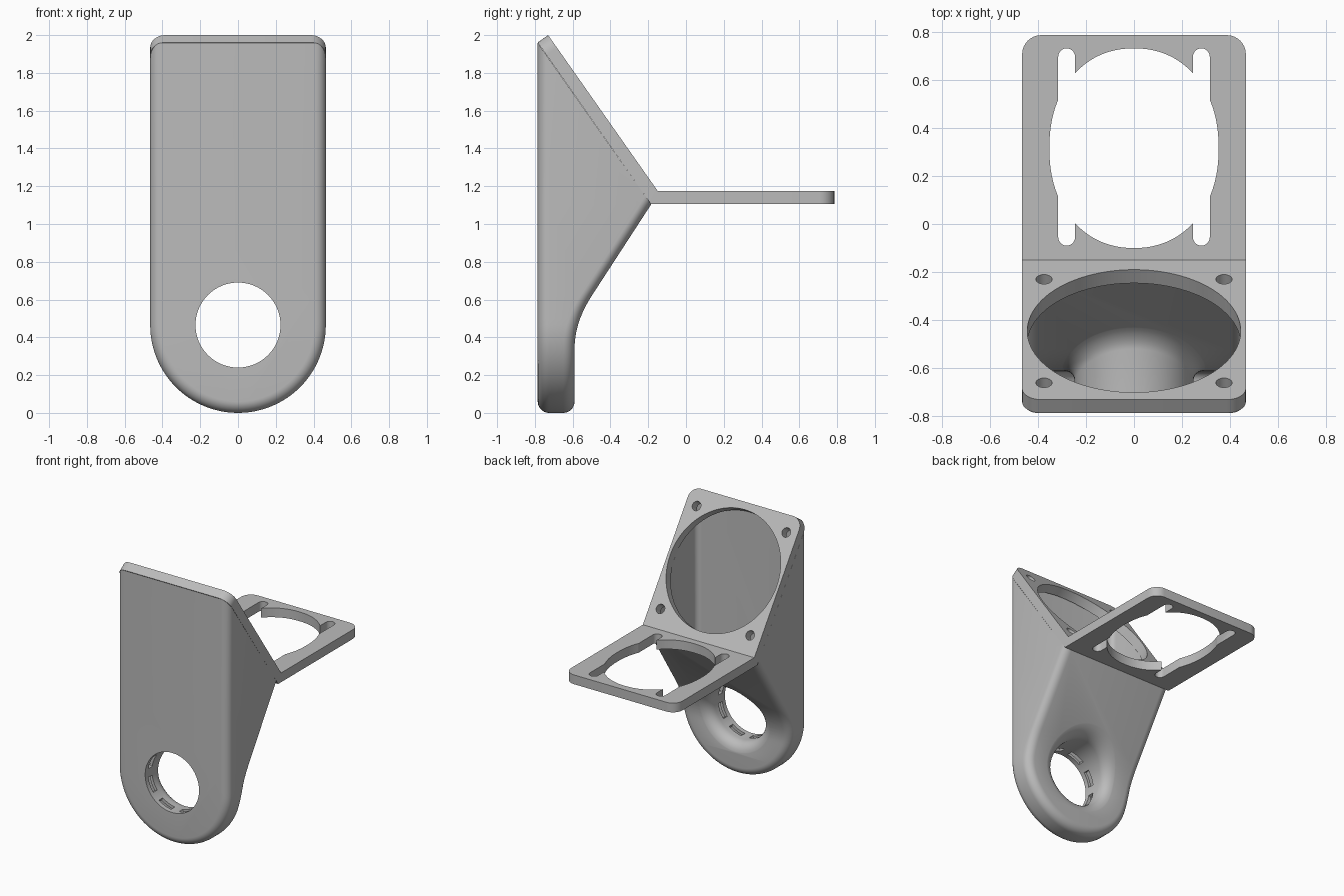
import bpy, bmesh
from math import sin, cos, pi, copysign
from mathutils import Vector

cube = bpy.data.objects.get("Cube")
if cube:
    bpy.data.objects.remove(cube)

grey = bpy.data.materials.new("plain grey")
grey.use_nodes = True
colour = (0.5, 0.5, 0.5, 1)
grey.diffuse_color = colour
grey.node_tree.nodes["Principled BSDF"].inputs["Base Color"].default_value = colour

FRONT, HALF, WALL = -0.785, 0.465, 0.022
BORE, FLARE = 0.225, 0.08
NORMAL = Vector((0, 0.818, 0.575))
SLOPE = Vector((0, 0.575, -0.818))


def to_object(name, bm):
    bmesh.ops.recalc_face_normals(bm, faces=bm.faces)
    mesh = bpy.data.meshes.new(name)
    bm.to_mesh(mesh)
    bm.free()
    mesh.materials.append(grey)
    ob = bpy.data.objects.new(name, mesh)
    bpy.context.collection.objects.link(ob)
    return ob


def cut(ob, cutter):
    mod = ob.modifiers.new("cut", 'BOOLEAN')
    mod.operation, mod.solver, mod.object = 'DIFFERENCE', 'EXACT', cutter
    bpy.context.view_layer.objects.active = ob
    bpy.ops.object.modifier_apply(modifier=mod.name)
    bpy.data.objects.remove(cutter)


def back_y(z):
    """Depth of the rear wall: upright, easing into a slope."""
    if z < 0.34:
        return -0.59
    if z < 0.62:
        return -0.59 + 0.65 / 0.56 * (z - 0.34) ** 2
    return -0.499 + 0.65 * (z - 0.62)


def duct(name, wall, r, clip):
    """Round-bottomed duct with filleted rims, inset by a wall thickness."""
    bm = bmesh.new()

    def ring(inset, depth):
        rad = HALF - inset
        side = [(rad, z) for z in (2.1, 1.1, 0.62, 0.59, 0.56, 0.53, 0.5)]
        arc = [(rad * cos(pi * i / 48), HALF - rad * sin(pi * i / 48)) for i in range(49)]
        pts = side + arc + [(-x, z) for x, z in reversed(side)]
        return [bm.verts.new((x, depth(z), z)) for x, z in pts]

    steps = [i * pi / 16 for i in range(9)]
    rings = [ring(wall + r * (1 - sin(a)), lambda z: FRONT + wall + r * (1 - cos(a)))
             for a in steps]
    rings += [ring(wall + r * (1 - cos(a)), lambda z: back_y(z) - wall - r + r * sin(a))
              for a in steps]
    n = len(rings[0])
    for p, q in zip(rings, rings[1:]):
        for i in range(n - 1):
            bm.faces.new((p[i], p[i + 1], q[i + 1], q[i]))
    bm.faces.new(rings[0])
    b = rings[-1]
    for i in range(n // 2):
        quad = [b[i], b[i + 1], b[n - 2 - i], b[n - 1 - i]]
        bm.faces.new(list(dict.fromkeys(quad)))
    bm.faces.new([k[0] for k in rings] + [k[-1] for k in reversed(rings)])
    if clip:
        bmesh.ops.bisect_plane(bm, geom=bm.verts[:] + bm.edges[:] + bm.faces[:],
                               plane_co=(0, -0.185, 1.105), plane_no=NORMAL, clear_outer=True)
        bmesh.ops.holes_fill(bm, edges=bm.edges[:], sides=0)
    return to_object(name, bm)


def trumpet(radius, flare, off):
    """Tube along y whose rear end flares to follow the rear wall."""
    bm = bmesh.new()

    def ring(rad, depth):
        pts = [(rad * cos(pi * i / 32), HALF + rad * sin(pi * i / 32)) for i in range(64)]
        return [bm.verts.new((x, depth(z), z)) for x, z in pts]

    rings = [ring(radius, lambda z: -1)]
    for k in range(9):
        a = k * pi / 16
        rings.append(ring(radius + flare * (1 - cos(a)),
                          lambda z: back_y(z) - off - flare + flare * sin(a) + 0.002 * (k == 8)))
    rings.append(ring(radius + flare, lambda z: 0.3))
    for p, q in zip(rings, rings[1:]):
        for i in range(64):
            j = (i + 1) % 64
            bm.faces.new((p[i], p[j], q[j], q[i]))
    bm.faces.new(rings[0])
    bm.faces.new(rings[-1])
    return to_object("cutter", bm)


def prism(name, pts, direction):
    bm = bmesh.new()
    face = bm.faces.new([bm.verts.new(p) for p in pts])
    new = bmesh.ops.extrude_face_region(bm, geom=[face])["geom"]
    bmesh.ops.translate(bm, vec=direction, verts=[v for v in new if isinstance(v, bmesh.types.BMVert)])
    return to_object(name, bm)


def slope_hole(centre, rad, count):
    side = Vector((1, 0, 0))
    pts = [centre - NORMAL * 0.15 + (side * cos(2 * pi * i / count) + SLOPE * sin(2 * pi * i / count)) * rad
           for i in range(count)]
    return prism("cutter", pts, NORMAL * 0.3)


# Hollow duct body, with a flared bore passing through it
body = duct("duct_body", 0, 0.06, True)
cavity = duct("cavity", WALL, 0.04, False)
cut(cavity, trumpet(BORE + WALL, FLARE - WALL, WALL))
cut(body, cavity)
cut(body, trumpet(BORE, FLARE, 0))

# Air slots around the bore, near the front
for k in range(8):
    a = (k + 0.5) * pi / 4
    out, along = Vector((cos(a), 0, sin(a))), Vector((-sin(a), 0, cos(a)))
    base = Vector((0, -0.75, HALF)) + out * 0.2
    cut(body, prism("cutter", [base - along * 0.055, base + along * 0.055,
                               base + along * 0.055 + out * 0.065,
                               base - along * 0.055 + out * 0.065], (0, 0.045, 0)))

# Bent mounting plate: sloping upper leaf and level rear leaf
profile = [(-0.73, 2.0), (-0.15, 1.175), (0.785, 1.175),
           (0.785, 1.105), (-0.185, 1.105), (-0.785, 1.961)]
plate = prism("mounting_plate", [(-HALF, y, z) for y, z in profile], (2 * HALF, 0, 0))
bm = bmesh.new()
bm.from_mesh(plate.data)
corners = [e for e in bm.edges if abs(e.verts[0].co.x - e.verts[1].co.x) < 0.01
           and (all(v.co.y > 0.7 for v in e.verts) or all(v.co.z > 1.9 for v in e.verts))]
bmesh.ops.bevel(bm, geom=corners, offset=0.08, segments=8, profile=0.5, affect='EDGES')
bm.to_mesh(plate.data)
bm.free()

# Large round opening and four screw holes in the sloping leaf
centre = Vector((0, -0.445, 1.594))
cut(plate, slope_hole(centre, 0.4435, 96))
for sx in (-1, 1):
    for st in (-1, 1):
        cut(plate, slope_hole(centre + Vector((sx * 0.374, 0, 0)) + SLOPE * st * 0.374, 0.034, 24))

# Rounded opening and two long slots in the level leaf
oval = []
for i in range(96):
    c, s = cos(2 * pi * i / 96), sin(2 * pi * i / 96)
    oval.append((copysign(abs(c) ** 0.93, c) * 0.352,
                 0.315 + copysign(abs(s) ** 0.93, s) * 0.415, 1.0))
cut(plate, prism("cutter", oval, (0, 0, 0.3)))
for sx in (-1, 1):
    slot = []
    for i in range(26):
        a = pi * (i if i < 13 else i - 1) / 12
        slot.append((sx * 0.28 + 0.035 * cos(a),
                     (0.695 if i < 13 else -0.055) + 0.035 * sin(a), 1.0))
    cut(plate, prism("cutter", slot, (0, 0, 0.3)))

# Smooth shading with crisp edges
for ob in (body, plate):
    bpy.ops.object.select_all(action='DESELECT')
    ob.select_set(True)
    bpy.context.view_layer.objects.active = ob
    bpy.ops.object.shade_smooth_by_angle(angle=0.6)
